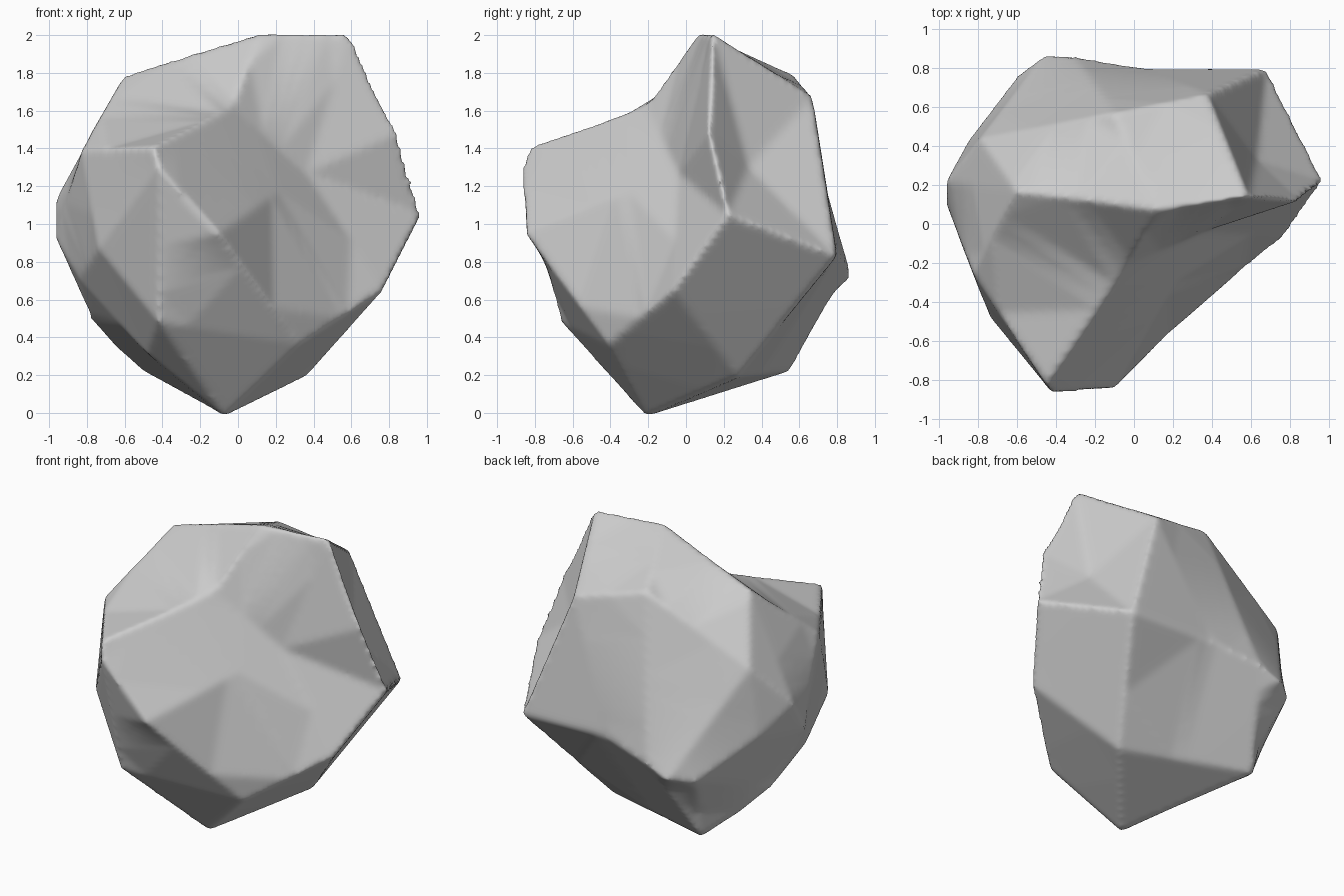
import bpy, bmesh
from mathutils import Vector

if "Cube" in bpy.data.objects:
    bpy.data.objects.remove(bpy.data.objects["Cube"])

# Corner points of the chipped boulder
P = {
    # top ridge
    "t0": (-.60, .17, 1.79), "t1": (.12, .07, 2.01), "t2": (.59, .14, 2.01),
    # right side, with a shallow dent
    "r1": (.85, .12, 1.48), "r2": (.975, .22, 1.05), "r3": (.68, .80, .83),
    "r4": (.38, .67, 1.67), "r5": (.36, .28, .19), "rd": (.63, .33, 1.30),
    # front
    "A": (-.45, -.83, 1.41), "A2": (-.42, -.87, 1.3), "A3": (-.10, -.85, .95),
    "B": (.33, -.41, .36), "C": (.36, -.04, 1.27), "D": (.77, -.07, .65),
    "F": (-.42, -.66, .48), "G": (-.74, -.48, .87), "H": (-.48, -.33, .31),
    "V": (-.03, -.21, 1.62),
    # left
    "l1": (-.83, -.25, 1.39), "l2": (-.965, .22, 1.13), "l3": (-.965, .10, .92),
    "l4": (-.84, -.10, .71), "l5": (-.78, .20, .50), "l6": (-.66, .35, .36),
    "l7": (-.85, .43, .95), "bl": (-.79, .44, 1.40),
    # back and base
    "bk": (-.10, .57, 1.79), "km": (.05, .80, .85), "k1": (-.46, .87, .71),
    "k2": (-.30, .86, .78), "k3": (-.60, .76, .70), "n": (-.52, .59, .42),
    "q": (-.50, .55, .22), "m": (-.30, .10, .13), "bot": (-.07, -.21, -.02),
}
P = {k: Vector(v) for k, v in P.items()}

# Ridges and creases that the surface must follow
RIDGES = ["t0 t1 t2 r1 r2 r3 r4 t2", "r4 bk t1", "bk bl l2 l3 l4", "bl t0 l1 A V t1",
          "A A2 A3 B D r2", "A3 C D r5 r3", "V C t2", "C r1", "C r2", "rd r1",
          "B bot r5", "B F G", "F A2", "F bot q r5", "A2 G l4 l5 l6 q", "k3 k1 k2 km r3",
          "l2 l7 k3", "k3 n q", "l1 G", "l1 l3", "G H bot", "F H l4", "km r4",
          "t0 l2", "bk k2", "bot m l6", "rd r4", "rd r3", "rd r2", "rd t2",
          "bl l7", "bl k1", "n l6", "q k2", "l5 k3"]

points = list(P.values())
seen = set()
for ridge in RIDGES:
    names = ridge.split()
    for a, b in zip(names, names[1:]):
        if frozenset((a, b)) in seen:
            continue
        seen.add(frozenset((a, b)))
        n = max(1, round((P[a] - P[b]).length / .04))
        points += [P[a].lerp(P[b], i / n) for i in range(1, n)]

# Wrap the points: triangulate their directions on a sphere, then move them back
centre = Vector((0, .05, 1.0))
bm = bmesh.new()
home = {}
for p in points:
    v = bm.verts.new((p - centre).normalized())
    home[v] = p
bmesh.ops.convex_hull(bm, input=bm.verts[:])
bmesh.ops.delete(bm, geom=[v for v in bm.verts if not v.link_faces], context='VERTS')
for v in bm.verts:
    v.co = home[v]
bmesh.ops.recalc_face_normals(bm, faces=bm.faces[:])
mesh = bpy.data.meshes.new("boulder")
bm.to_mesh(mesh)
bm.free()
boulder = bpy.data.objects.new("boulder", mesh)
bpy.context.collection.objects.link(boulder)

# Worn edges
remesh = boulder.modifiers.new("even_surface", 'REMESH')
remesh.mode = 'VOXEL'
remesh.voxel_size = .02
remesh.use_smooth_shade = True
worn = boulder.modifiers.new("worn_edges", 'SMOOTH')
worn.factor = .5
worn.iterations = 6
mesh.polygons.foreach_set("use_smooth", [True] * len(mesh.polygons))
